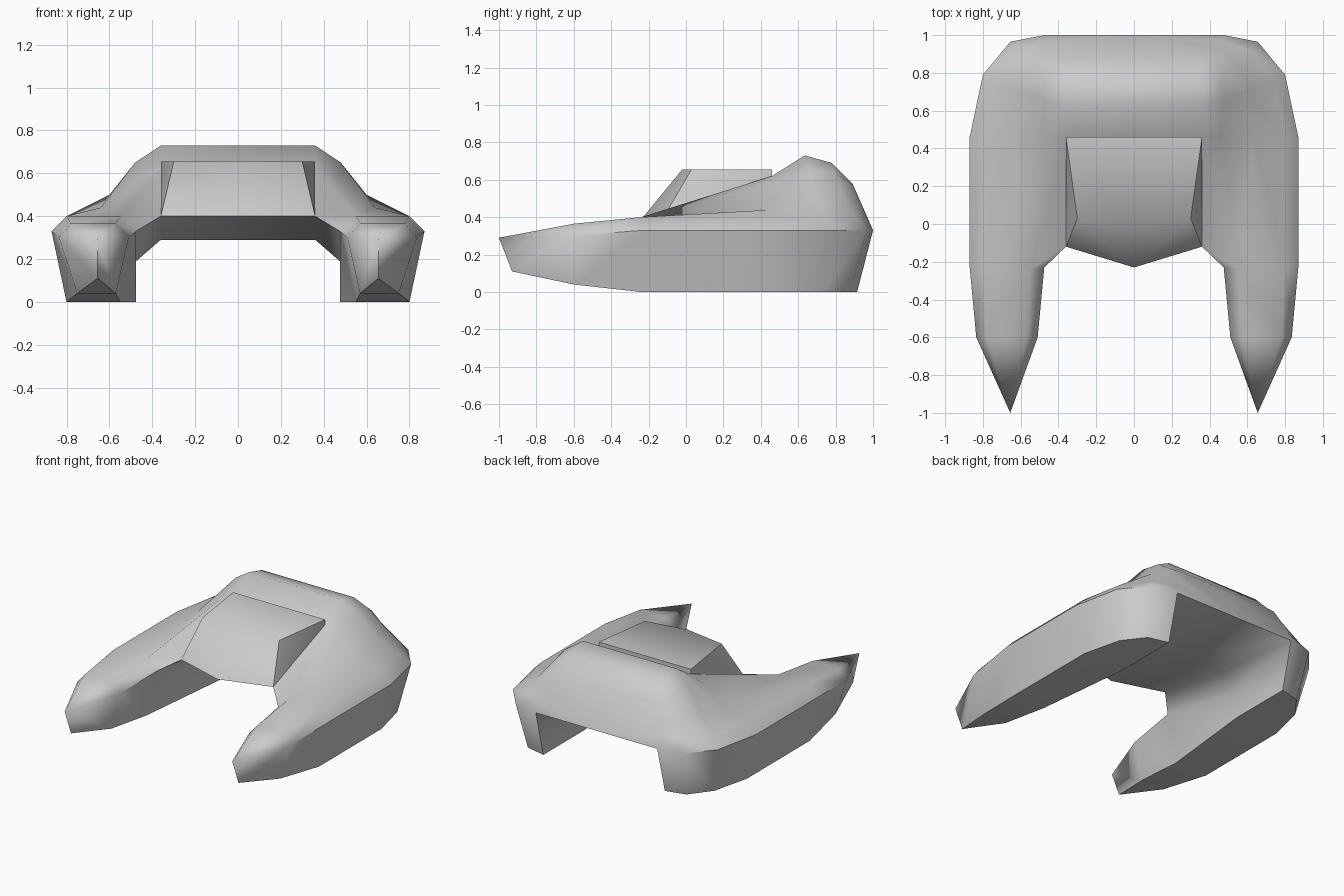
import bpy, bmesh
from mathutils import Vector

if "Cube" in bpy.data.objects:
    bpy.data.objects.remove(bpy.data.objects["Cube"])


def build(name, faces, angle):
    """Weld faces given as point lists into one mesh, mirrored over x."""
    bm = bmesh.new()
    for pts in faces:
        clean = []
        for p in pts:
            if p not in clean:
                clean.append(p)
        if len(clean) > 2:
            bm.faces.new([bm.verts.new(Vector(p)) for p in clean])
    bmesh.ops.remove_doubles(bm, verts=bm.verts, dist=0.0005)
    dup = bmesh.ops.duplicate(bm, geom=bm.verts[:] + bm.edges[:] + bm.faces[:])
    for v in dup["geom"]:
        if isinstance(v, bmesh.types.BMVert):
            v.co.x = -v.co.x
    bmesh.ops.remove_doubles(bm, verts=bm.verts, dist=0.0005)
    bmesh.ops.recalc_face_normals(bm, faces=bm.faces)
    me = bpy.data.meshes.new(name)
    bm.to_mesh(me)
    bm.free()
    ob = bpy.data.objects.new(name, me)
    bpy.context.collection.objects.link(ob)
    bpy.ops.object.select_all(action='DESELECT')
    ob.select_set(True)
    bpy.context.view_layer.objects.active = ob
    bpy.ops.object.shade_smooth_by_angle(angle=angle)
    return ob


def strip(a, b):
    return [[a[i], a[i + 1], b[i + 1], b[i]] for i in range(len(a) - 1)]


def center(p, y=None):
    return (0, p[1] if y is None else y, p[2])


# ribs around the outside, front to rear: keel, widest line, shoulder, slope, slope, ridge
ribs = [
    [(.80, -.24, 0), (.87, -.23, .33), (.80, -.24, .40), (.55, -.24, .40), (.55, -.24, .40), (.36, -.12, .40)],
    [(.80, .46, 0), (.87, .46, .33), (.80, .46, .40), (.64, .46, .44), (.46, .46, .58), (.36, .46, .62)],
    [(.735, .73, 0), (.80, .79, .33), (.745, .75, .40), (.60, .70, .50), (.48, .66, .65), (.36, .635, .73)],
    [(.62, .88, 0), (.655, .965, .33), (.63, .91, .40), (.56, .84, .51), (.46, .79, .64), (.36, .78, .69)],
    [(.475, .915, 0), (.475, 1, .33), (.47, .968, .40), (.45, .924, .50), (.42, .893, .57), (.36, .89, .58)],
]
faces = []
for r, s in zip(ribs, ribs[1:]):
    faces += strip(r, s)

# underside of the bridge, inner pontoon walls and keel
under = [(.36, -.12, .40), (.36, .46, .29), (.475, 1, .33)]
chamfer = [(.475, -.23, .33), (.475, .46, .19), (.475, 1, .33)]
inner = [(.55, -.24, 0), (.475, .46, 0), (.475, .915, 0)]
mid = [(0, -.23, .40), (0, .46, .29), (0, 1, .33)]
faces += strip(mid, under) + strip(under, chamfer) + strip(chamfer, inner)
faces.append([r[0] for r in ribs] + [inner[1], inner[0]])
faces.append([ribs[0][3], ribs[0][5], chamfer[0]])

# bridge top, canopy recess floor and rear wall
ridge = [r[5] for r in ribs]
faces += strip(ridge, [mid[0]] + [center(p) for p in ridge[1:]])
faces.append(ribs[4][1:] + [center(ridge[4]), mid[2]])

# pontoon noses, tapering to an upright edge
top, low = (.655, -1, .29), (.655, -.93, .11)
tip = [low, top, top, top, top, low]
nose = [(.75, -.6, .04), (.835, -.6, .30), (.78, -.6, .365), (.57, -.6, .365), (.51, -.6, .30), (.57, -.6, .04)]
base = ribs[0][:4] + [chamfer[0], inner[0]]
for a, b in ((tip, nose), (nose, base)):
    faces += strip(a + a[:1], b + b[:1])
build("hull", faces, 0.95)

# canopy with pointed front and flat roof
corner, roof, back = (.36, -.12, .40), (.30, .03, .655), (.36, .46, .655)
front, peak = (0, -.23, .40), (0, -.02, .655)
build("canopy", [
    [front, corner, roof, peak],
    [corner, back, roof],
    [peak, roof, back, center(back)],
    [corner, (.36, .46, .60), back],
    [back, (.36, .46, .60), (0, .46, .60), center(back)],
    [front, (0, .46, .60), (.36, .46, .60), corner],
], 1.0)
